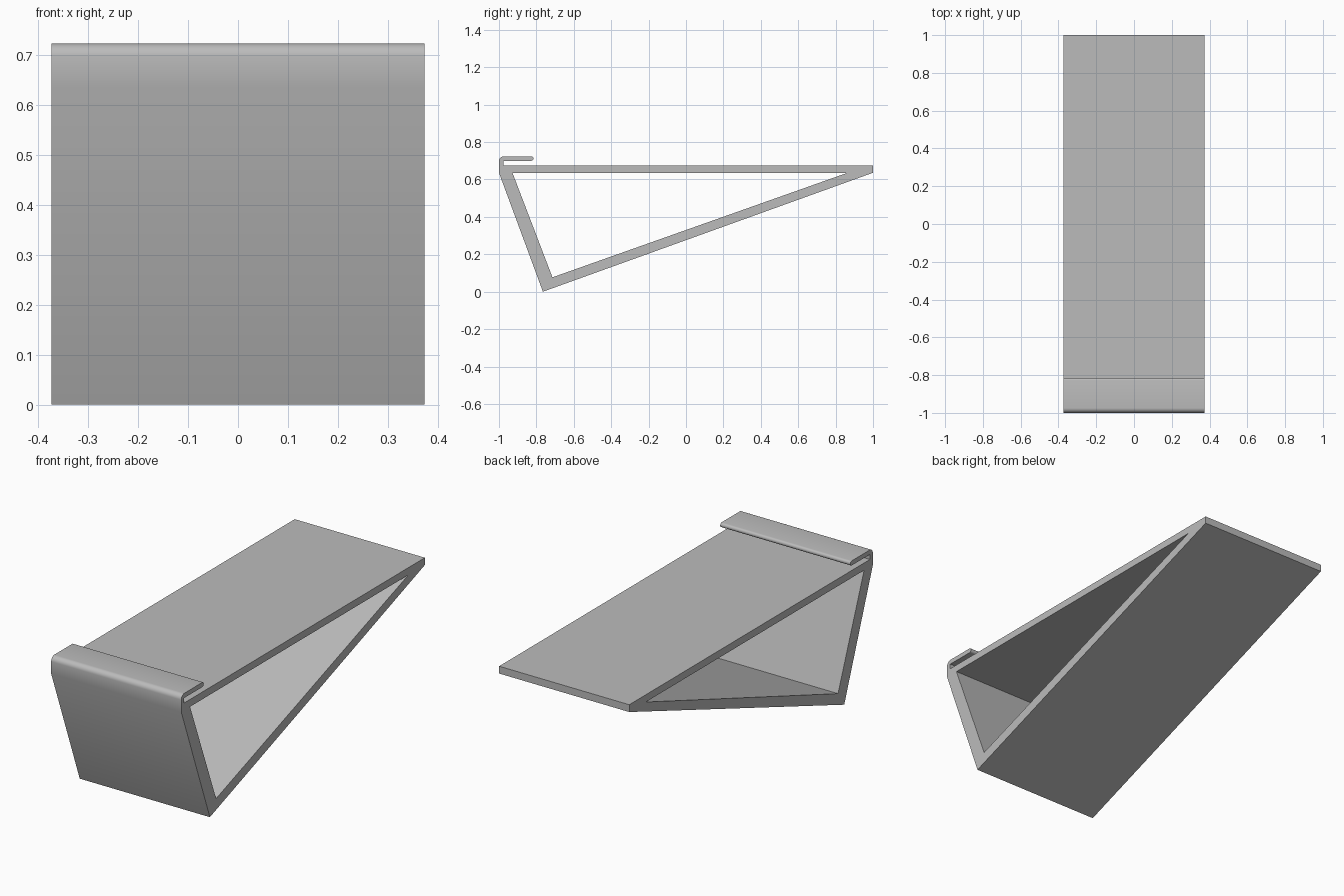
import bpy
from math import cos, sin, radians

# Remove the default cube
cube = bpy.data.objects.get("Cube")
if cube:
    bpy.data.objects.remove(cube, do_unlink=True)

HALF_WIDTH = 0.374
DECK_TOP, DECK_BOTTOM = 0.674, 0.636
LIP_TOP, LIP_BOTTOM = 0.724, 0.70


def arc(cy, cz, radius, start, end, steps=8):
    """Points along an arc in the side plane, angles in degrees."""
    angles = [radians(start + (end - start) * i / steps) for i in range(steps + 1)]
    return [(cy + radius * cos(a), cz + radius * sin(a)) for a in angles]


# Outer side profile: wedge with a folded clip over the front edge
lip_radius = (LIP_TOP - LIP_BOTTOM) / 2
outline = [(-0.765, 0), (1, DECK_BOTTOM), (1, DECK_TOP),
           (-0.976, DECK_TOP), (-0.976, LIP_BOTTOM)]
outline += arc(-0.815 - lip_radius, LIP_BOTTOM + lip_radius, lip_radius, -90, 90)
outline += arc(-0.974, LIP_TOP - 0.026, 0.026, 90, 180)
outline += [(-1, DECK_BOTTOM)]

# Triangular opening through the wedge
opening = [(-0.928, DECK_BOTTOM), (0.864, DECK_BOTTOM), (-0.714, 0.077)]

# Extrude both loops across the width as one solid
curve = bpy.data.curves.new("wedge_stand", "CURVE")
curve.dimensions = "2D"
curve.fill_mode = "BOTH"
curve.extrude = HALF_WIDTH
for loop in (outline, opening):
    spline = curve.splines.new("POLY")
    spline.points.add(len(loop) - 1)
    for point, (y, z) in zip(spline.points, loop):
        point.co = (y, z, 0, 1)
    spline.use_cyclic_u = True

stand = bpy.data.objects.new("wedge_stand", curve)
bpy.context.collection.objects.link(stand)
stand.rotation_euler = (radians(90), 0, radians(90))

# Turn into a mesh, bake the rotation and weld the caps to the walls
bpy.ops.object.select_all(action="DESELECT")
stand.select_set(True)
bpy.context.view_layer.objects.active = stand
bpy.ops.object.convert(target="MESH")
stand = bpy.context.view_layer.objects.active
bpy.ops.object.transform_apply(location=False, rotation=True, scale=False)
bpy.ops.object.mode_set(mode="EDIT")
bpy.ops.mesh.select_all(action="SELECT")
bpy.ops.mesh.remove_doubles(threshold=0.0005)
bpy.ops.mesh.normals_make_consistent(inside=False)
bpy.ops.object.mode_set(mode="OBJECT")
bpy.ops.object.shade_smooth_by_angle(angle=radians(30))

# Plain grey finish
grey = bpy.data.materials.new("plain_grey")
grey.use_nodes = True
colour = (0.5, 0.5, 0.5, 1)
grey.diffuse_color = colour
grey.node_tree.nodes["Principled BSDF"].inputs["Base Color"].default_value = colour
stand.data.materials.clear()
stand.data.materials.append(grey)
